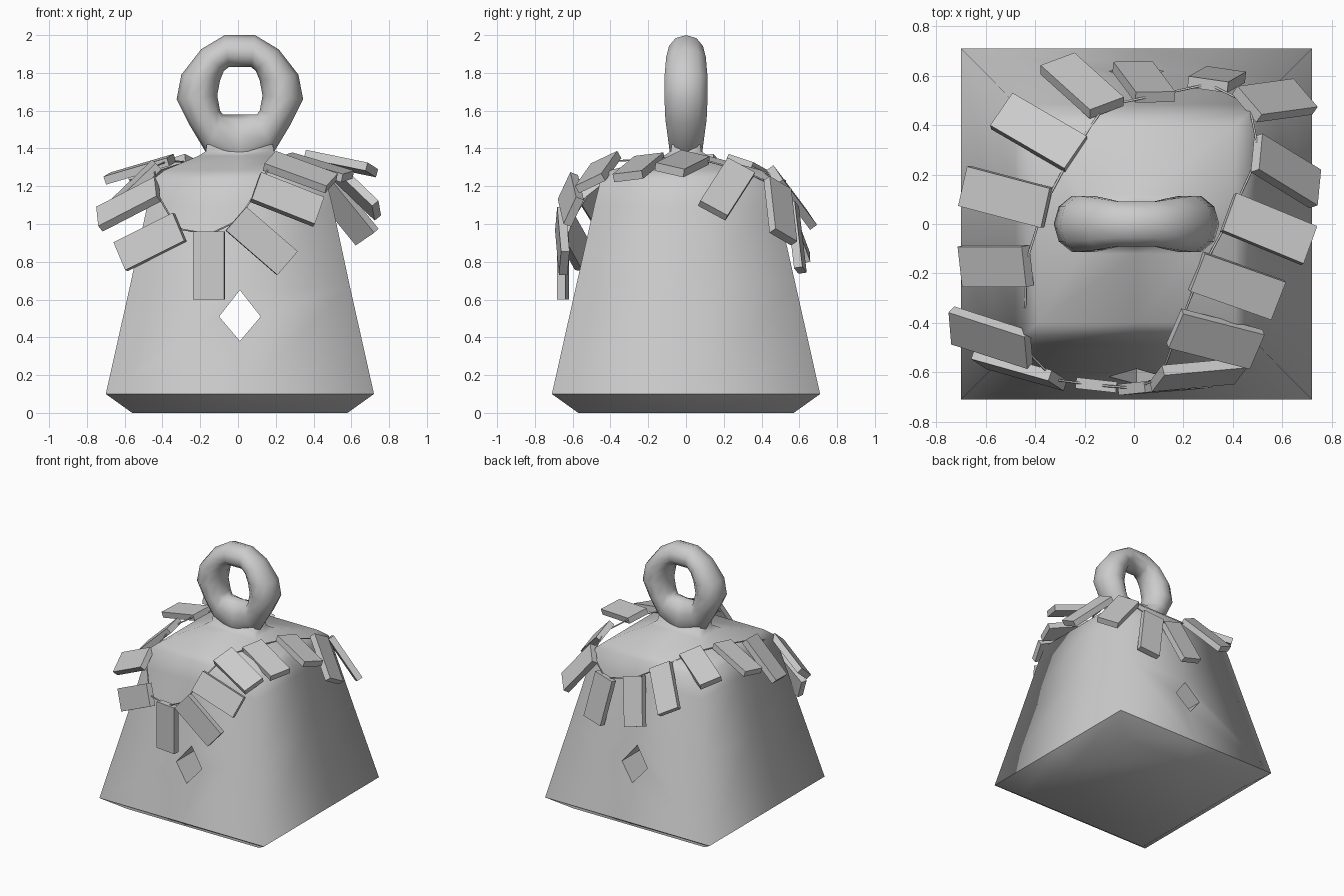
import bpy, bmesh, math
from mathutils import Vector, Matrix

if "Cube" in bpy.data.objects:
    bpy.data.objects.remove(bpy.data.objects["Cube"])

X0 = 0.01  # slight sideways offset of the body and handle


def make_object(name, bm, smooth=True):
    bmesh.ops.recalc_face_normals(bm, faces=bm.faces[:])
    mesh = bpy.data.meshes.new(name)
    for f in bm.faces:
        f.smooth = smooth
    bm.to_mesh(mesh)
    bm.free()
    ob = bpy.data.objects.new(name, mesh)
    bpy.context.collection.objects.link(ob)
    return ob


def bridge(bm, a, b):
    for i in range(len(a)):
        j = (i + 1) % len(a)
        bm.faces.new((a[i], a[j], b[j], b[i]))


# Body: stacked square rings, flared foot, sloped shoulder and narrow neck
levels = [(0, .57, .57), (.1, .71, .71), (.68, .58, .58), (1.1, .49, .485),
          (1.24, .455, .45), (1.285, .40, .40), (1.36, .22, .12),
          (1.385, .18, .08), (1.42, .175, .075)]
square = [(-1, -1), (0, -1), (1, -1), (1, 0), (1, 1), (0, 1), (-1, 1), (-1, 0)]
bm = bmesh.new()
rings = [[bm.verts.new((X0 + sx * hx, sy * hy, z)) for sx, sy in square]
         for z, hx, hy in levels]
for a, b in zip(rings, rings[1:]):
    bridge(bm, a, b)
bm.faces.new(rings[0])
bm.faces.new(rings[-1])
for e in bm.edges:
    if all(abs(v.co.z - .1) < 1e-4 for v in e.verts):
        e.smooth = False
body = make_object("body", bm)

# Diamond tunnel running front to back
bm = bmesh.new()
ends = [[bm.verts.new((X0 + x, y, z)) for x, z in
         ((-.11, .51), (0, .38), (.11, .51), (0, .65))] for y in (-1, 1)]
bridge(bm, *ends)
for loop in ends:
    bm.faces.new(loop)
cutter = make_object("diamond_cutter", bm, False)
cutter.hide_render = True
mod = body.modifiers.new("diamond_hole", 'BOOLEAN')
mod.operation = 'DIFFERENCE'
mod.solver = 'EXACT'
mod.object = cutter
bpy.context.view_layer.objects.active = body
bpy.ops.object.modifier_apply(modifier=mod.name)
bpy.data.objects.remove(cutter)

# Ring handle: elliptical sections between an outer and an inner outline
half = [  # outer x, outer z, inner x, inner z, half thickness
    (0, 1.27, 0, 1.58, .09), (.18, 1.38, .09, 1.58, .10),
    (.27, 1.53, .105, 1.60, .115), (.335, 1.66, .12, 1.68, .12),
    (.31, 1.79, .105, 1.76, .12), (.205, 1.925, .085, 1.81, .11),
    (.08, 2.0, .06, 1.83, .095)]
outline = half + [(-a, b, -c, d, t) for a, b, c, d, t in reversed(half[1:])]
bm = bmesh.new()
sections = []
for ox, oz, ix, iz, t in outline:
    mid = Vector((X0 + (ox + ix) / 2, 0, (oz + iz) / 2))
    rad = Vector(((ox - ix) / 2, 0, (oz - iz) / 2))
    sections.append([bm.verts.new(mid + rad * math.cos(k * math.pi / 5)
                                  + Vector((0, t, 0)) * math.sin(k * math.pi / 5))
                     for k in range(10)])
for i, s in enumerate(sections):
    bridge(bm, s, sections[(i + 1) % len(sections)])
make_object("ring_handle", bm)

# Necklace plates: centre and downward/outward length direction, in order
plates = [
    ((-.153, -.652, .78), (0, 0, -1)),
    ((.125, -.655, .91), (.265, .02, -.23)),
    ((.26, -.61, 1.13), (.33, .03, -.13)),
    ((.33, -.465, 1.275), (.33, -.085, -.12)),
    ((.417, -.25, 1.30), (.34, -.12, -.10)),
    ((.545, -.02, 1.32), (.34, -.14, -.07)),
    ((.615, .215, 1.185), (.26, -.16, -.25)),
    ((.57, .50, 1.07), (.22, .03, -.27)),
    ((.335, .585, .93), (.07, .04, -.34)),
    ((.04, .575, .98), (-.09, .12, -.32)),
    ((-.21, .56, 1.14), (-.2, .18, -.24)),
    ((-.385, .37, 1.28), (-.31, .18, -.10)),
    ((-.52, .11, 1.29), (-.34, .09, -.10)),
    ((-.56, -.17, 1.19), (-.26, 0, -.25)),
    ((-.58, -.46, 1.105), (-.31, .10, -.16)),
    ((-.465, -.59, .905), (-.32, .09, -.16))]
size = (.36, .165, .045)
string_points = []
for i, (c, d) in enumerate(plates):
    length = Vector(d).normalized()
    along = (Vector(plates[(i + 1) % len(plates)][0]) - Vector(plates[i - 1][0]))
    width = (along - length * along.dot(length)).normalized()
    rot = Matrix((length, width, length.cross(width))).transposed().to_4x4()
    bm = bmesh.new()
    bmesh.ops.create_cube(bm, size=1, matrix=Matrix.Translation(c) @ rot
                          @ Matrix.Diagonal((*size, 1)))
    make_object(f"necklace_plate_{i + 1}", bm, False)
    string_points.append(Vector(c) - length * .165)

# Thin string threaded through the upper ends of the plates
curve = bpy.data.curves.new("necklace_string", 'CURVE')
curve.dimensions = '3D'
curve.bevel_depth = .005
curve.bevel_resolution = 1
spline = curve.splines.new('POLY')
spline.points.add(len(string_points) - 1)
for p, co in zip(spline.points, string_points):
    p.co = (*co, 1)
spline.use_cyclic_u = True
bpy.context.collection.objects.link(bpy.data.objects.new("necklace_string", curve))
